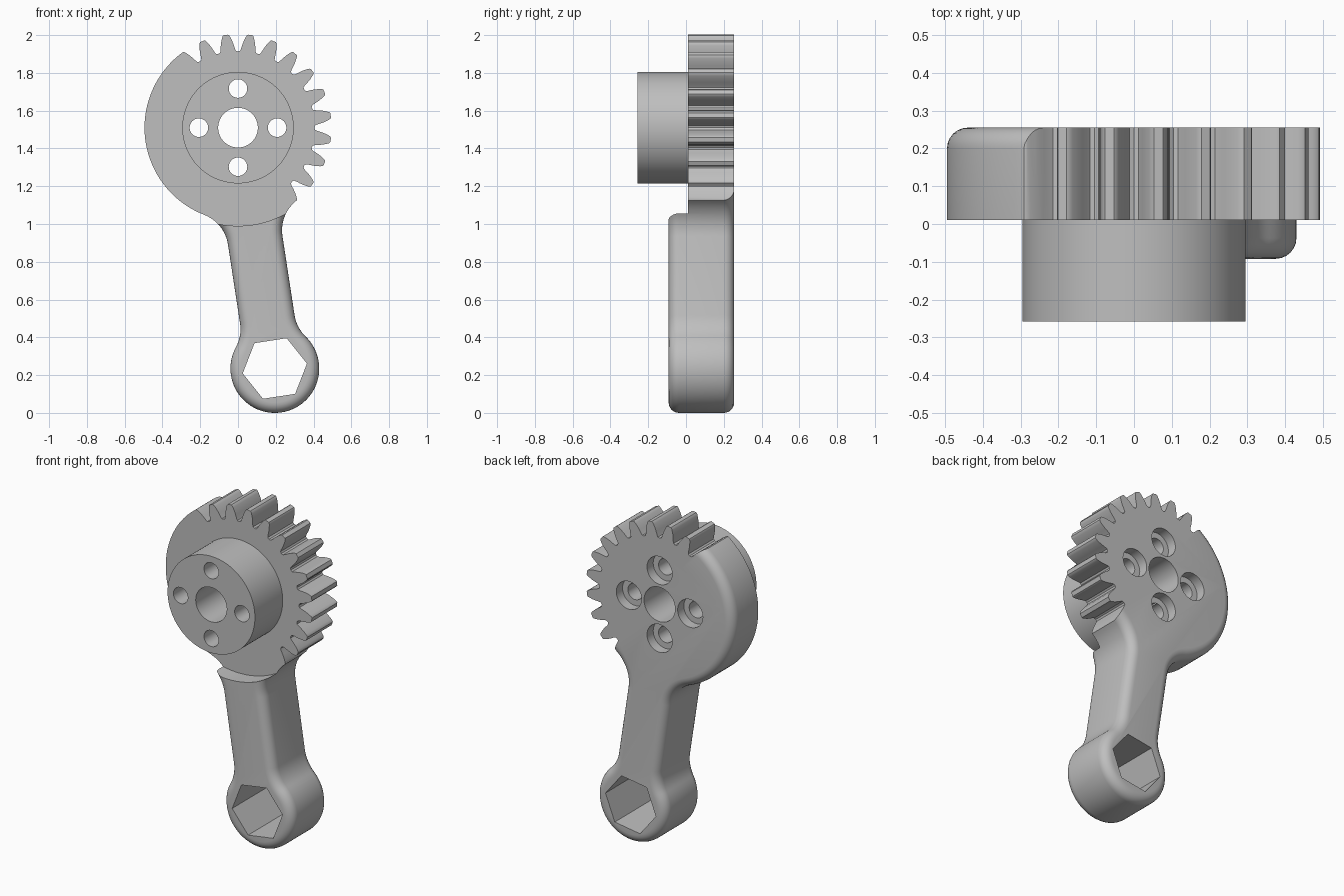
import bpy, bmesh
from math import sin, cos, asin, atan2, radians, degrees, hypot

if "Cube" in bpy.data.objects:
    bpy.data.objects.remove(bpy.data.objects["Cube"])

HUB_Z = 1.51                  # height of the gear axis
END_X, END_Z = 0.195, 0.235   # centre of the socket end
BACK, FACE = 0.255, 0.01      # back plane and gear front plane
R, E = 0.495, 0.235           # gear radius and socket end radius
HALF, FILLET = 0.146, 0.2     # arm half width, corner blend radius
INNER = 0.3                   # inner radius of the toothed sector
FIRST, LAST, PITCH = -45, 120, 15

metal = bpy.data.materials.new("plain_grey")
metal.use_nodes = True
grey = (0.52, 0.52, 0.52, 1)
metal.diffuse_color = grey
metal.node_tree.nodes["Principled BSDF"].inputs["Base Color"].default_value = grey


def prism(name, points, y0, y1):
    """Extrude an outline of (x, z) points from y0 to y1."""
    bm = bmesh.new()
    front = [bm.verts.new((x, y0, z)) for x, z in points]
    back = [bm.verts.new((x, y1, z)) for x, z in points]
    bm.faces.new(front)
    bm.faces.new(back[::-1])
    for i in range(len(points)):
        bm.faces.new((front[i - 1], back[i - 1], back[i], front[i]))
    bmesh.ops.recalc_face_normals(bm, faces=bm.faces)
    mesh = bpy.data.meshes.new(name)
    bm.to_mesh(mesh)
    bm.free()
    mesh.materials.append(metal)
    obj = bpy.data.objects.new(name, mesh)
    bpy.context.collection.objects.link(obj)
    return obj


def arc(cx, cy, r, a0, a1, n):
    angles = [radians(a0 + (a1 - a0) * i / n) for i in range(n + 1)]
    return [(cx + r * cos(a), cy + r * sin(a)) for a in angles]


def disc(name, cx, cz, r, y0, y1, n=64, turn=0):
    return prism(name, arc(cx, cz, r, turn, turn + 360, n)[:-1], y0, y1)


def polar(r, angle):
    return r * cos(radians(angle)), HUB_Z + r * sin(radians(angle))


def apply(obj, mod):
    bpy.context.view_layer.objects.active = obj
    bpy.ops.object.modifier_apply(modifier=mod.name)


def combine(obj, tool, operation):
    mod = obj.modifiers.new(tool.name, "BOOLEAN")
    mod.operation, mod.solver, mod.object = operation, "EXACT", tool
    apply(obj, mod)
    bpy.data.objects.remove(tool)


# Lever outline: disc, blended arm and round end, mirrored about the arm axis
length = hypot(END_X, HUB_Z - END_Z)
lean = atan2(END_X, HUB_Z - END_Z)
top = asin((HALF + FILLET) / (R + FILLET))
low = asin((HALF + FILLET) / (E + FILLET))
side = arc(0, 0, R, 180, degrees(top), 56)
side += arc((R + FILLET) * cos(top), HALF + FILLET, FILLET,
            180 + degrees(top), 270, 12)[1:]
side += arc(length - (E + FILLET) * cos(low), HALF + FILLET, FILLET,
            270, 360 - degrees(low), 10)
side += arc(length, 0, E, 180 - degrees(low), 0, 28)[1:]
outline = side + [(u, -v) for u, v in side[-2:0:-1]]
outline = [(u * sin(lean) + v * cos(lean), HUB_Z - u * cos(lean) + v * sin(lean))
           for u, v in outline]
lever = prism("lever_body", outline, -0.092, BACK)

# Rounded rims on the front and back
rim = lever.modifiers.new("rim", "BEVEL")
rim.width, rim.segments = 0.055, 6
rim.limit_method, rim.angle_limit = "ANGLE", radians(60)
apply(lever, rim)

# Clearance step in front of the disc
combine(lever, disc("clearance", 0, HUB_Z, 0.52, -0.3, FACE, 128), "DIFFERENCE")

# Tooth flank as (radius, half angle of the tooth)
flank = [(0.408, 5.9), (0.42, 5.2), (0.44, 4.5), (0.46, 3.7),
         (0.48, 2.7), (0.49, 2.1), (R, 1.4)]
gap = PITCH / 2

# Remove the toothed sector from the disc, ending in half gaps
start = [polar(0.404, FIRST)] + [polar(r, FIRST - gap + h) for r, h in flank]
finish = [polar(r, LAST + gap - h) for r, h in flank[::-1]] + [polar(0.404, LAST)]
outer = arc(0, HUB_Z, 0.7, FIRST - gap + 1.4, LAST + gap - 1.4, 24)
inner = arc(0, HUB_Z, INNER, LAST, FIRST, 44)
combine(lever, prism("sector_cut", start + outer + finish + inner, -0.3, 0.5),
        "DIFFERENCE")

# Toothed sector
teeth = [polar(0.404, FIRST)]
for k in range((LAST - FIRST) // PITCH):
    mid = FIRST + gap + k * PITCH
    teeth += [polar(r, mid - h) for r, h in flank]
    teeth += [polar(r, mid + h) for r, h in flank[::-1]]
    teeth.append(polar(0.404, mid + gap))
gear = prism("gear_teeth", teeth + inner, FACE, BACK)

# Hub boss
combine(lever, disc("boss", 0, HUB_Z, 0.295, -0.258, 0.1, 96), "UNION")

# Centre bore, bolt holes with counterbores, hexagon socket
combine(lever, disc("bore", 0, HUB_Z, 0.105, -0.5, 0.5), "DIFFERENCE")
for k in range(4):
    x, z = polar(0.207, 90 * k)
    combine(lever, disc("bolt_hole", x, z, 0.049, -0.5, 0.5, 40), "DIFFERENCE")
    combine(lever, disc("counterbore", x, z, 0.085, BACK - 0.06, 0.5, 48), "DIFFERENCE")
combine(lever, disc("socket", END_X, END_Z, 0.172, -0.5, 0.5, 6, degrees(lean)),
        "DIFFERENCE")

# Smooth curved walls, keep sharp edges
for obj in (lever, gear):
    bpy.ops.object.select_all(action="DESELECT")
    obj.select_set(True)
    bpy.context.view_layer.objects.active = obj
    bpy.ops.object.shade_smooth_by_angle(angle=radians(30))
